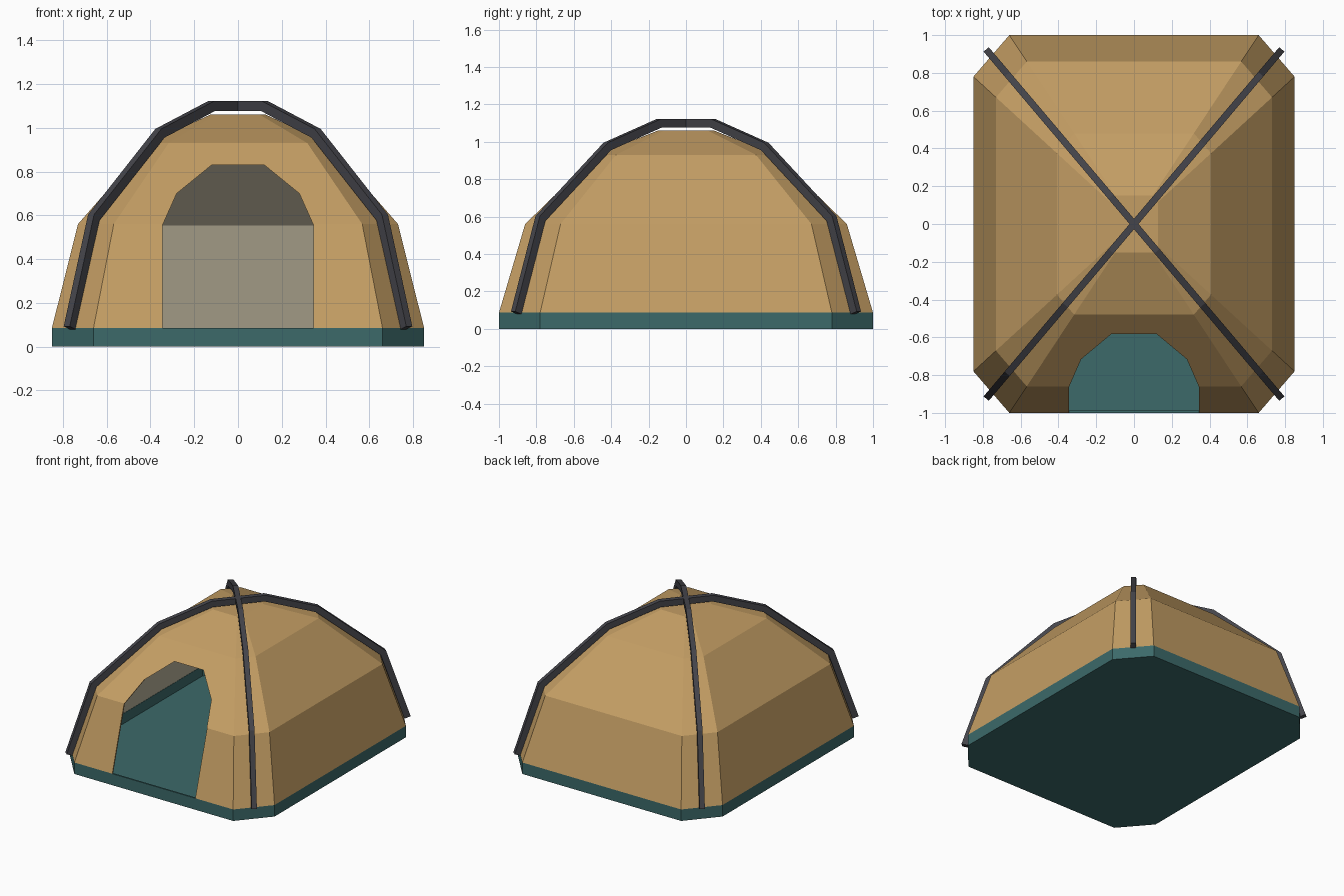
import bpy, bmesh
from mathutils import Vector

if "Cube" in bpy.data.objects:
    bpy.data.objects.remove(bpy.data.objects["Cube"])


def material(name, rgb):
    m = bpy.data.materials.new(name)
    m.diffuse_color = (*rgb, 1)
    m.use_nodes = True
    m.node_tree.nodes["Principled BSDF"].inputs["Base Color"].default_value = m.diffuse_color
    return m


TAN = material("tan canvas", (0.55, 0.34, 0.127))
LINING = material("grey lining", (0.50, 0.45, 0.33))
TEAL = material("teal groundsheet", (0.045, 0.143, 0.143))
POLE = material("dark pole", (0.058, 0.058, 0.069))


def make(name, verts, faces, *mats):
    me = bpy.data.meshes.new(name)
    me.from_pydata(verts, [], faces)
    bm = bmesh.new()
    bm.from_mesh(me)
    bmesh.ops.recalc_face_normals(bm, faces=bm.faces)
    bm.to_mesh(me)
    bm.free()
    for m in mats:
        me.materials.append(m)
    ob = bpy.data.objects.new(name, me)
    bpy.context.collection.objects.link(ob)
    return ob


def octagon(k, z):
    """Rectangle outline with chamfered corners, scaled by k."""
    quarter = [(0.66, 1.0), (0.85, 0.78)]
    pts = quarter + [(x, -y) for x, y in quarter[::-1]]
    pts += [(-x, -y) for x, y in pts]
    return [(x * k, y * k, z) for x, y in pts]


def rings(levels, cap):
    """Stacked octagons skinned together, one end capped."""
    verts = [p for k, z in levels for p in octagon(k, z)]
    faces = [(r * 8 + i, r * 8 + (i + 1) % 8, r * 8 + 8 + (i + 1) % 8, r * 8 + 8 + i)
             for r in range(len(levels) - 1) for i in range(8)]
    faces.append([cap * 8 + i for i in range(8)])
    return verts, faces


def thicken(ob, t, mat_offset=0):
    """Give an open shell an inner skin."""
    # orient faces away from the shell's middle
    bm = bmesh.new()
    bm.from_mesh(ob.data)
    mid = sum((v.co for v in bm.verts), Vector()) / len(bm.verts)
    for f in bm.faces:
        if f.normal.dot(f.calc_center_median() - mid) < 0:
            f.normal_flip()
    bm.to_mesh(ob.data)
    bm.free()
    s = ob.modifiers.new("thickness", 'SOLIDIFY')
    s.thickness = t
    s.offset = -1
    s.use_even_offset = True
    s.material_offset = mat_offset


# Groundsheet tub: floor with a short upright wall
tub = make("groundsheet", *rings([(1, 0), (1, 0.086)], 0), TEAL)
thicken(tub, 0.012)

# Canvas dome with grey inside
dome = make("canvas_dome", *rings([(1, 0.086), (0.86, 0.56), (0.48, 0.93), (0.15, 1.06)], 3),
            TAN, LINING)
thicken(dome, 0.01, 1)

# Doorway cut through the front wall
half = [(0.345, 0.0), (0.345, 0.555), (0.28, 0.70), (0.12, 0.83)]
arch = half + [(-x, z) for x, z in half[::-1]]
n = len(arch)
cutter = make("door_cutter", [(x, y, z) for y in (-1.3, -0.4) for x, z in arch],
              [list(range(n)), list(range(n, 2 * n))]
              + [(i, (i + 1) % n, n + (i + 1) % n, n + i) for i in range(n)])
cutter.hide_render = True
b = dome.modifiers.new("doorway", 'BOOLEAN')
b.operation = 'DIFFERENCE'
b.solver = 'EXACT'
b.object = cutter
bpy.context.view_layer.objects.active = dome
for m in list(dome.modifiers):
    bpy.ops.object.modifier_apply(modifier=m.name)
bpy.data.objects.remove(cutter)

# Two crossing poles: square bar swept over the dome's corners
arc = [(1.19, 0.086), (1.02, 0.59), (0.552, 0.975), (0.185, 1.10)]
path = [Vector(p) for p in arc + [(-r, z) for r, z in arc[::-1]]]
W, T = 0.036, 0.045


def pole(name, side):
    along = Vector((0.646 * side, 0.763, 0))
    across = Vector((-along.y, along.x, 0)) * W / 2
    verts = []
    for i, p in enumerate(path):
        a = (p - path[max(i - 1, 0)]).normalized()
        c = (path[min(i + 1, len(path) - 1)] - p).normalized()
        t = (a + c).normalized()
        nrm = Vector((-t.y, t.x))
        size = T / 2 / max(t.dot(a), t.dot(c))
        for s, w in ((1, 1), (1, -1), (-1, -1), (-1, 1)):
            q = p + nrm * size * s
            verts.append(along * q.x + across * w + Vector((0, 0, q.y)))
    last = len(path) * 4 - 4
    faces = [(r * 4 + i, r * 4 + (i + 1) % 4, r * 4 + 4 + (i + 1) % 4, r * 4 + 4 + i)
             for r in range(len(path) - 1) for i in range(4)]
    faces += [(0, 1, 2, 3), tuple(range(last, last + 4))]
    make(name, verts, faces, POLE)


pole("pole_right", 1)
pole("pole_left", -1)
